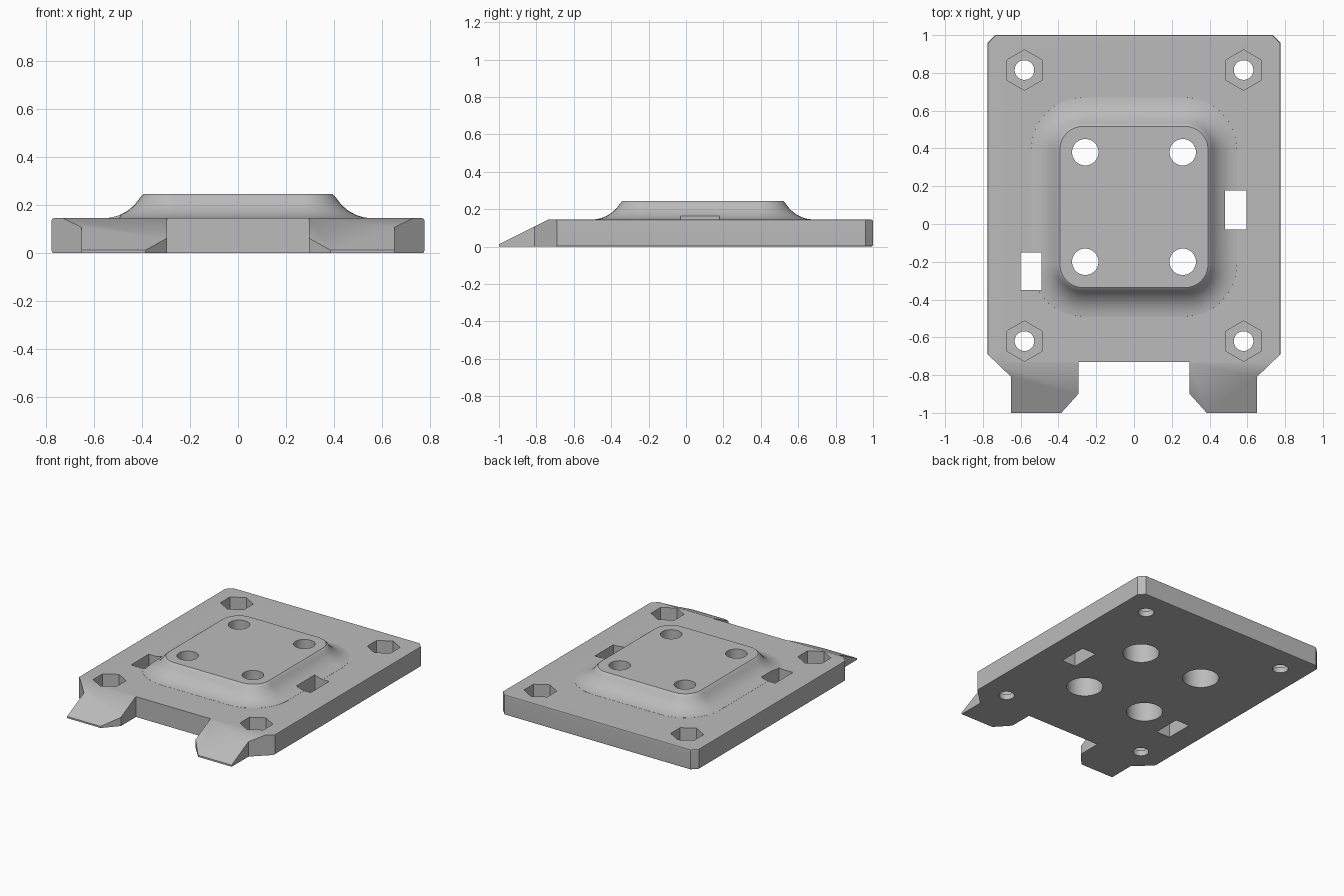
import bpy
import bmesh
from math import sin, cos, pi, radians
from mathutils import Vector

if "Cube" in bpy.data.objects:
    bpy.data.objects.remove(bpy.data.objects["Cube"])

grey = bpy.data.materials.new("plain grey")
grey.use_nodes = True
colour = (0.5, 0.5, 0.5, 1)
grey.diffuse_color = colour
grey.node_tree.nodes["Principled BSDF"].inputs["Base Color"].default_value = colour

THICK = 0.145
TOP = 0.245


def make_object(name, bm):
    bmesh.ops.recalc_face_normals(bm, faces=bm.faces)
    mesh = bpy.data.meshes.new(name)
    bm.to_mesh(mesh)
    bm.free()
    mesh.materials.append(grey)
    obj = bpy.data.objects.new(name, mesh)
    bpy.context.collection.objects.link(obj)
    return obj


def add_loft(bm, rings):
    """Skin a stack of equal-length rings of points and cap both ends."""
    loops = [[bm.verts.new(p) for p in ring] for ring in rings]
    for low, high in zip(loops, loops[1:]):
        for i in range(len(low)):
            j = (i + 1) % len(low)
            bm.faces.new((low[i], low[j], high[j], high[i]))
    bm.faces.new(loops[0][::-1])
    bm.faces.new(loops[-1])


def add_prism(bm, outline, z0, z1):
    add_loft(bm, [[(x, y, z) for x, y in outline] for z in (z0, z1)])


def ngon(cx, cy, radius, sides):
    return [(cx + radius * sin(2 * pi * i / sides),
             cy + radius * cos(2 * pi * i / sides)) for i in range(sides)]


def rounded_rect(cy, hx, hy, r, z):
    pts = []
    for q, (sx, sy) in enumerate(((1, 1), (-1, 1), (-1, -1), (1, -1))):
        for k in range(9):
            a = (q + k / 8) * pi / 2
            pts.append((sx * (hx - r) + r * cos(a),
                        cy + sy * (hy - r) + r * sin(a), z))
    return pts


def combine(target, tool, operation):
    mod = target.modifiers.new("combine", "BOOLEAN")
    mod.operation = operation
    mod.solver = "EXACT"
    mod.object = tool
    bpy.context.view_layer.objects.active = target
    bpy.ops.object.modifier_apply(modifier=mod.name)
    bpy.data.objects.remove(tool)


def cut(target, name, outlines, z0, z1):
    bm = bmesh.new()
    for outline in outlines:
        add_prism(bm, outline, z0, z1)
    tool = make_object(name, bm)
    tool.hide_render = True
    combine(target, tool, "DIFFERENCE")


# Base plate with two front feet: mirrored half outline
half = [(0.735, 1), (0.775, 0.96), (0.775, -0.69), (0.65, -0.81),
        (0.65, -1), (0.385, -1), (0.295, -0.9), (0.295, -0.73)]
bm = bmesh.new()
add_prism(bm, half + [(-x, y) for x, y in reversed(half)], 0, THICK)

# Softened rim along the sides and back
rim = [e for e in bm.edges
       if abs(e.verts[0].co.z - e.verts[1].co.z) < 0.001
       and min(v.co.y for v in e.verts) > -0.7]
bmesh.ops.bevel(bm, geom=rim, offset=0.01, segments=2, profile=0.5, affect="EDGES")

# Ramped tops of the feet
bmesh.ops.bisect_plane(bm, geom=bm.verts[:] + bm.edges[:] + bm.faces[:],
                       plane_co=Vector((0, -0.735, THICK)),
                       plane_no=Vector((0, -0.133, 0.265)), clear_outer=True)
bmesh.ops.holes_fill(bm, edges=[e for e in bm.edges if e.is_boundary], sides=0)
plate = make_object("mounting_plate", bm)

# Raised pad with a concave flare down to the plate
height = TOP - THICK
flare_r = 0.178
steep = radians(64)
profile = [(0.15, THICK - 0.03)]
for k in range(10):
    a = radians(5) + (steep - radians(5)) * k / 9
    profile.append((flare_r * (sin(steep) - sin(a)),
                    THICK + flare_r * (1 - cos(a)) * height / (flare_r * (1 - cos(steep)))))
profile[-1] = (0, TOP - 0.006)
profile.append((-0.008, TOP))
bm = bmesh.new()
add_loft(bm, [rounded_rect(0.09, 0.4 + d, 0.435 + d, 0.13 + d, z) for d, z in profile])
combine(plate, make_object("raised_pad", bm), "UNION")

# Corner screw holes with hexagonal nut pockets
corners = [(sx * 0.58, y) for sx in (-1, 1) for y in (0.815, -0.62)]
cut(plate, "nut_pocket_cutter", [ngon(x, y, 0.107, 6) for x, y in corners], 0.04, 0.3)
cut(plate, "screw_hole_cutter", [ngon(x, y, 0.052, 32) for x, y in corners], -0.1, 0.3)

# Pad bolt holes, counterbored from below
bolts = [(sx * 0.258, y) for sx in (-1, 1) for y in (0.38, -0.2)]
cut(plate, "bolt_hole_cutter", [ngon(x, y, 0.07, 40) for x, y in bolts], -0.1, 0.4)
cut(plate, "counterbore_cutter", [ngon(x, y, 0.12, 40) for x, y in bolts], -0.1, 0.17)

# Strap slots
slots = [(-0.6, -0.35, -0.49, -0.15), (0.483, -0.03, 0.595, 0.178)]
cut(plate, "slot_cutter",
    [[(a, b), (c, b), (c, d), (a, d)] for a, b, c, d in slots], -0.1, 0.3)

# Smooth shading with crisp edges
bpy.ops.object.select_all(action="DESELECT")
plate.select_set(True)
bpy.context.view_layer.objects.active = plate
bpy.ops.object.shade_smooth_by_angle(angle=radians(30))
weighted = plate.modifiers.new("even_normals", "WEIGHTED_NORMAL")
weighted.keep_sharp = True
